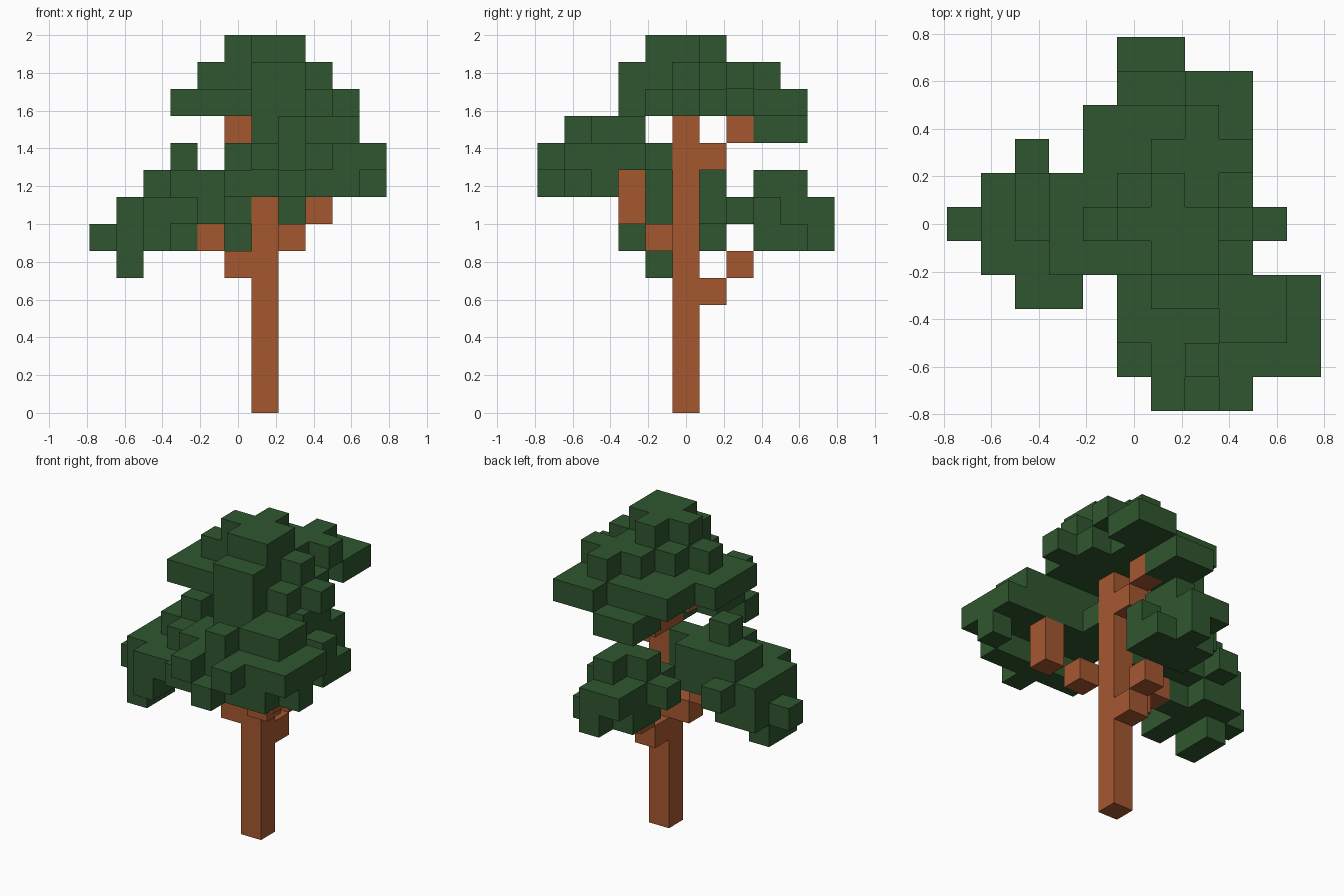
import bpy
import bmesh
from mathutils import Vector

cube = bpy.data.objects.get("Cube")
if cube:
    bpy.data.objects.remove(cube)

S = 1 / 7      # edge length of one block
MID = 5        # column and row of the block centred on the origin


def material(name, color):
    m = bpy.data.materials.new(name)
    m.use_nodes = True
    m.diffuse_color = color
    m.node_tree.nodes["Principled BSDF"].inputs["Base Color"].default_value = color
    return m


BARK = material("bark_brown", (0.376, 0.097, 0.03, 1))
LEAF = material("leaf_green", (0.028, 0.094, 0.029, 1))


def layer(level, left, back, rows):
    """Blocks of one level; rows are listed from the back to the front."""
    return {(left + i, back - j, level)
            for j, row in enumerate(rows.split())
            for i, mark in enumerate(row) if mark == "#"}


def stack(*layers):
    return set().union(*(layer(*args) for args in layers))


parts = {}

# Straight trunk and the stepped branches growing out of it
parts["trunk"] = (BARK, {(6, 5, k) for k in range(11)})
parts["back_branch"] = (BARK, {(6, 6, 4), (6, 7, 5)})
parts["right_branch"] = (BARK, {(5, 5, 5), (4, 5, 6)})
parts["front_branch"] = (BARK, {(7, 4, 6), (8, 3, 7), (8, 3, 8)})
parts["top_branch"] = (BARK, {(6, 6, 9), (6, 7, 10), (5, 5, 10)})

# Crown on top of the trunk
parts["crown_leaves"] = (LEAF, stack(
    (10, 5, 9, "## ##"),
    (11, 3, 9, "....##. .#####. .####.. ######. ####### ######. ...##.."),
    (12, 4, 8, "...#. ..### .###. ##### ..##. ..##."),
    (13, 5, 6, ".#. ### .##"),
))

# Leaves around the front branch
parts["front_leaves"] = (LEAF, stack(
    (8, 5, 2, ".....# #####. ..#..."),
    (9, 5, 4, ".#.... ###### ###### .##### .#.#.."),
    (10, 6, 3, "#### ..## .#.."),
))

# Leaves around the right branch
parts["right_leaves"] = (LEAF, stack(
    (5, 1, 5, "# #"),
    (6, 0, 6, ".##. #### .##. ..#."),
    (7, 1, 7, ".#... ####. ##### ####. .##.."),
    (8, 2, 6, "###. #### .##."),
    (9, 3, 5, "#"),
))

# Leaves around the back branch
parts["back_leaves"] = (LEAF, stack(
    (6, 5, 10, ".#. ### ###"),
    (7, 4, 10, ".##. .##. #### .##."),
    (8, 5, 9, ".# ##"),
))

solid = set().union(*(cells for _, cells in parts.values()))
AXES = [Vector(a) for a in ((1, 0, 0), (0, 1, 0), (0, 0, 1))]


def build(name, mat, cells):
    """Join blocks into one shell, leaving out the faces between blocks."""
    bm = bmesh.new()
    for cell in sorted(cells):
        centre = Vector((cell[0] - MID, cell[1] - MID, cell[2] + 0.5))
        for a in range(3):
            for sign in (-1, 1):
                n = AXES[a] * sign
                if tuple(c + int(d) for c, d in zip(cell, n)) in solid:
                    continue
                u = AXES[(a + 1) % 3] * sign
                v = AXES[(a + 2) % 3]
                corners = (-u - v, u - v, u + v, v - u)
                bm.faces.new([bm.verts.new((centre + (n + c) / 2) * S)
                              for c in corners])
    bmesh.ops.remove_doubles(bm, verts=bm.verts[:], dist=S / 100)
    mesh = bpy.data.meshes.new(name)
    bm.to_mesh(mesh)
    bm.free()
    mesh.materials.append(mat)
    bpy.context.collection.objects.link(bpy.data.objects.new(name, mesh))


for part, (mat, cells) in parts.items():
    build(part, mat, cells)
